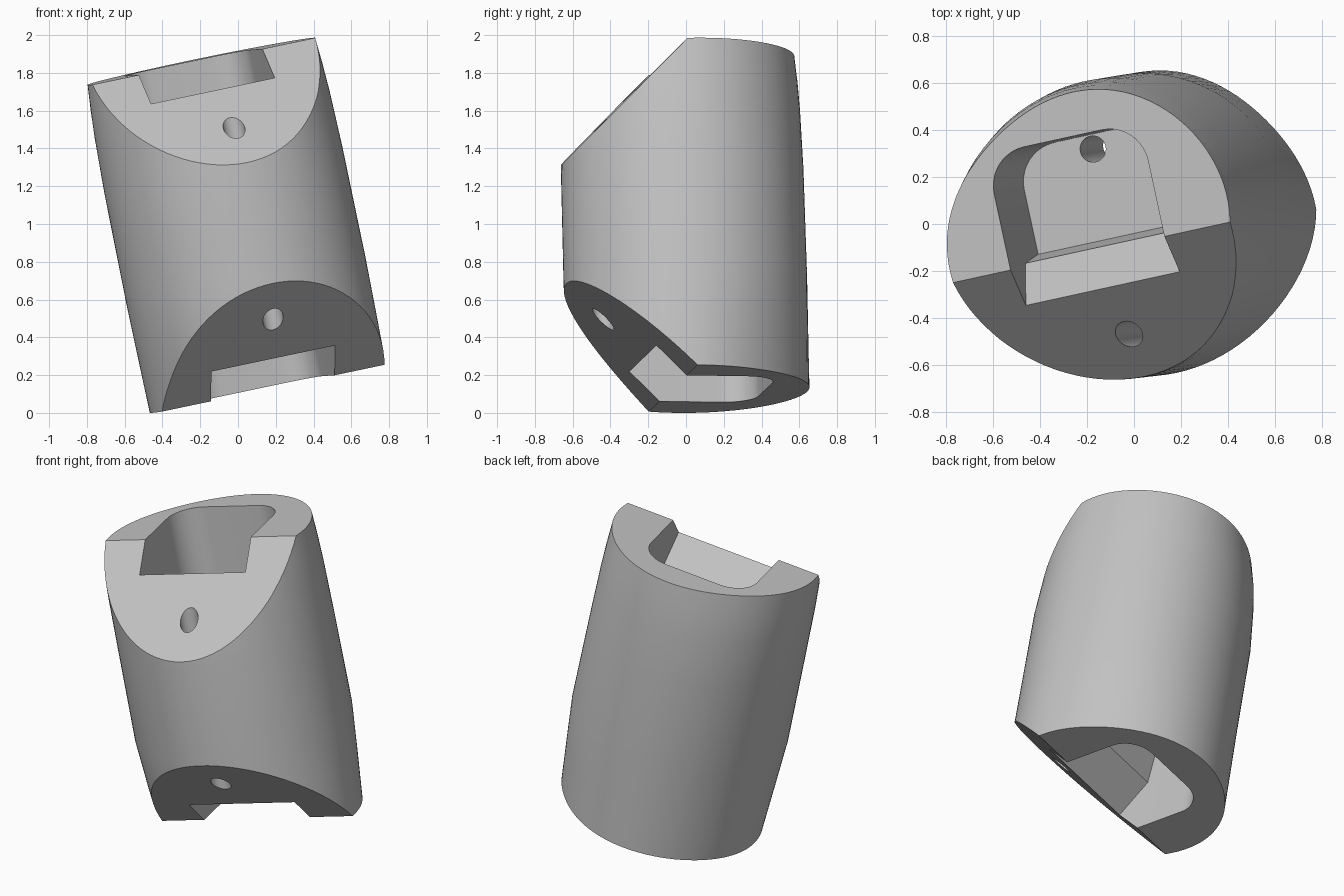
import bpy, bmesh, math
from mathutils import Vector, Matrix

cube = bpy.data.objects.get("Cube")
if cube:
    bpy.data.objects.remove(cube, do_unlink=True)

H = 0.885  # half length along the tilted axis


def new_object(name, bm):
    bmesh.ops.recalc_face_normals(bm, faces=bm.faces)
    mesh = bpy.data.meshes.new(name)
    bm.to_mesh(mesh)
    bm.free()
    obj = bpy.data.objects.new(name, mesh)
    bpy.context.collection.objects.link(obj)
    return obj


def sleeve():
    # Round middle with ends flattened along one diagonal each:
    # (height, radius, centre offset, flattening, flattened direction in degrees)
    bm = bmesh.new()
    rings = []
    for z, r, d, flat, turn in [(-H, .65, .088, .055, 33), (-.6, .648, .086, .027, 33),
                                (-.3, .645, .085, 0, 0), (.3, .642, .085, 0, 0),
                                (.6, .639, .083, .02, 123), (.75, .634, .082, .035, 123),
                                (H, .627, .08, .055, 123)]:
        ring = []
        for i in range(96):
            a = math.tau * i / 96
            rad = r - flat * math.cos(a - math.radians(turn)) ** 4
            ring.append(bm.verts.new((rad * math.cos(a), d + rad * math.sin(a), z)))
        rings.append(ring)
    for lo, hi in zip(rings, rings[1:]):
        for i in range(96):
            j = (i + 1) % 96
            bm.faces.new((lo[i], lo[j], hi[j], hi[i]))
    bm.faces.new(rings[0][::-1])
    bm.faces.new(rings[-1])
    # Slanted cuts across the front half of both ends
    for s in (1, -1):
        cut = bmesh.ops.bisect_plane(
            bm, geom=bm.verts[:] + bm.edges[:] + bm.faces[:], dist=1e-5,
            plane_co=(0, 0, s * H), plane_no=(0, -1, s), clear_outer=True)
        edges = [e for e in cut["geom_cut"] if isinstance(e, bmesh.types.BMEdge)]
        bmesh.ops.edgeloop_fill(bm, edges=edges)
    return new_object("sleeve_body", bm)


def pocket(s, x):
    # Stepped socket with rounded rear corners, centred on x
    bm = bmesh.new()
    back = .5
    profile = [(-.5, .183), (back, .183), (back, -.64), (.05, -.64), (.02, -.337)]
    face = bm.faces.new([bm.verts.new((x - .342, y, s * (H + z))) for y, z in profile])
    ext = bmesh.ops.extrude_face_region(bm, geom=[face])
    bmesh.ops.translate(bm, vec=(.684, 0, 0),
                        verts=[v for v in ext["geom"] if isinstance(v, bmesh.types.BMVert)])
    corners = [e for e in bm.edges if all(abs(v.co.y - back) < 1e-4 for v in e.verts)
               and abs(e.verts[0].co.z - e.verts[1].co.z) > .1]
    bmesh.ops.bevel(bm, geom=corners, offset=.17, segments=10, profile=.5, affect='EDGES')
    return new_object("socket_cutter", bm)


def bore(x, y):
    # Narrow cord channel along the full length
    bm = bmesh.new()
    bmesh.ops.create_cone(bm, cap_ends=True, segments=32, radius1=.056, radius2=.056, depth=3,
                          matrix=Matrix.Translation((x, y, 0)))
    return new_object("channel_cutter", bm)


body = sleeve()
for cutter in (pocket(1, -.022), pocket(-1, .008), bore(.005, -.368), bore(-.035, .438)):
    mod = body.modifiers.new("cut", 'BOOLEAN')
    mod.operation = 'DIFFERENCE'
    mod.solver = 'EXACT'
    mod.object = cutter
    bpy.context.view_layer.update()
    result = bpy.data.meshes.new_from_object(body.evaluated_get(bpy.context.evaluated_depsgraph_get()))
    body.modifiers.clear()
    body.data = result
    bpy.data.objects.remove(cutter, do_unlink=True)

# Lean the part and stand it on the ground
w = Vector((-.2, -.028, .98)).normalized()
u = Vector((.96, .21, .2))
u = (u - w * u.dot(w)).normalized()
v = w.cross(u)
body.data.transform(Matrix((u, v, w)).transposed().to_4x4())
floor = min(p.co.z for p in body.data.vertices)
body.data.transform(Matrix.Translation((0, -.095, -floor)))

# Plain grey finish
grey = bpy.data.materials.new("plain_grey")
grey.use_nodes = True
colour = (.54, .54, .54, 1)
grey.diffuse_color = colour
for node in grey.node_tree.nodes:
    if node.type == 'BSDF_PRINCIPLED':
        node.inputs["Base Color"].default_value = colour
body.data.materials.clear()
body.data.materials.append(grey)

bpy.ops.object.select_all(action='DESELECT')
body.select_set(True)
bpy.context.view_layer.objects.active = body
bpy.ops.object.shade_smooth_by_angle(angle=math.radians(30))
